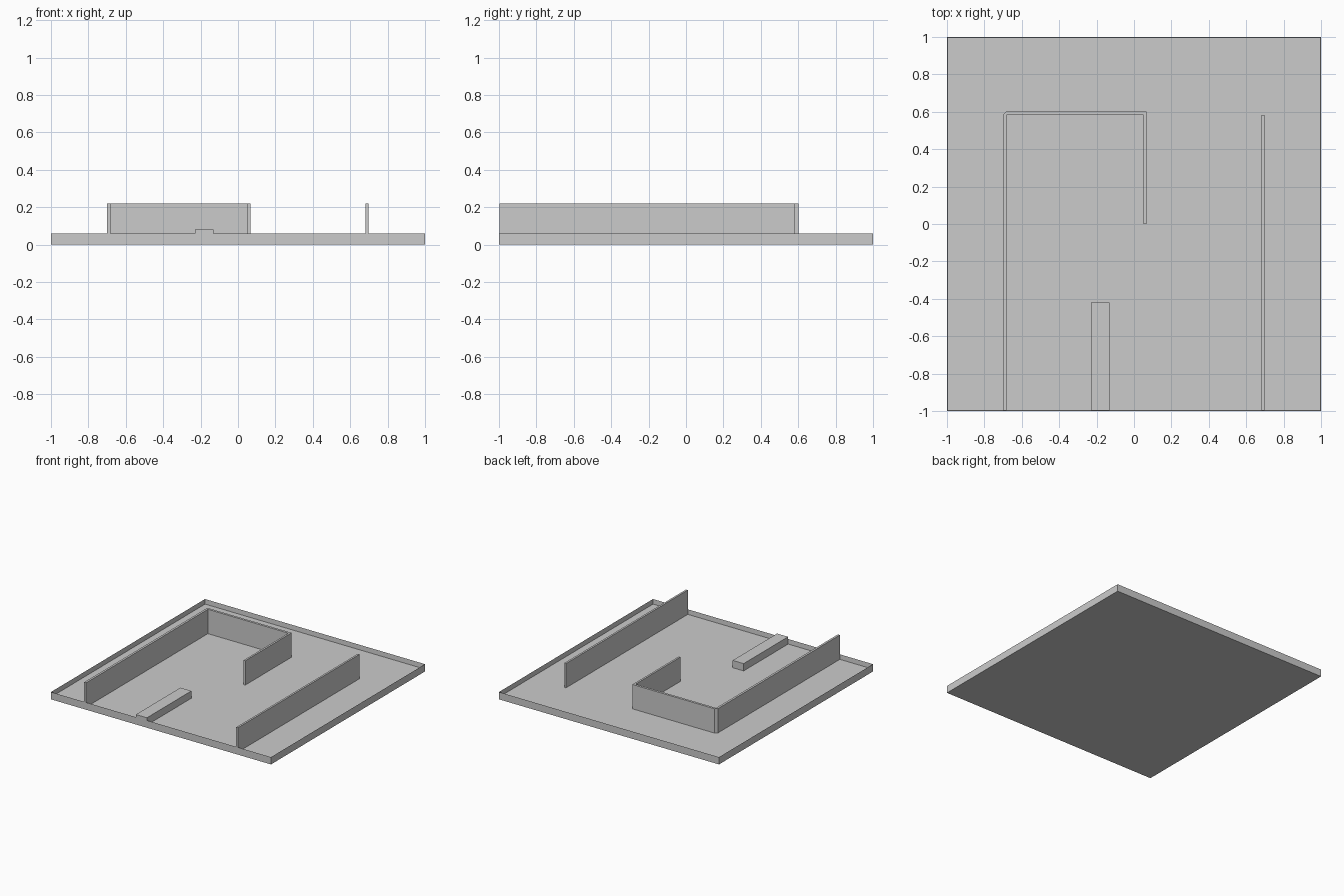
import bpy
import bmesh

cube = bpy.data.objects.get("Cube")
if cube:
    bpy.data.objects.remove(cube, do_unlink=True)

FLOOR, RIM_TOP, WALL_TOP = 0.02, 0.06, 0.22
RIM = 0.003          # rim thickness
FRONT = -1 + RIM     # where the interior parts meet the front rim

grey = bpy.data.materials.new("plain grey")
grey.use_nodes = True
colour = (0.6, 0.6, 0.6, 1)
grey.diffuse_color = colour
grey.node_tree.nodes["Principled BSDF"].inputs["Base Color"].default_value = colour


def finish(name, bm):
    bmesh.ops.recalc_face_normals(bm, faces=bm.faces)
    mesh = bpy.data.meshes.new(name)
    bm.to_mesh(mesh)
    bm.free()
    mesh.materials.append(grey)
    obj = bpy.data.objects.new(name, mesh)
    bpy.context.collection.objects.link(obj)
    return obj


def extrude_outline(name, outline, bottom, top):
    """Raise a flat plan outline into a solid."""
    bm = bmesh.new()
    face = bm.faces.new([bm.verts.new((x, y, bottom)) for x, y in outline])
    raised = bmesh.ops.extrude_face_region(bm, geom=[face])["geom"]
    verts = [v for v in raised if isinstance(v, bmesh.types.BMVert)]
    bmesh.ops.translate(bm, verts=verts, vec=(0, 0, top - bottom))
    return finish(name, bm)


def block(name, x0, x1, y0, y1, top):
    plan = [(x0, y0), (x1, y0), (x1, y1), (x0, y1)]
    return extrude_outline(name, plan, FLOOR, top)


# Shallow base tray: a slab with its top inset and pushed down to the floor
bm = bmesh.new()
bmesh.ops.create_cube(bm, size=2)
for v in bm.verts:
    v.co.z = RIM_TOP if v.co.z > 0 else 0
bm.normal_update()
top_face = max(bm.faces, key=lambda f: f.calc_center_median().z)
bmesh.ops.inset_region(bm, faces=[top_face], thickness=RIM)
for v in top_face.verts:
    v.co.z = FLOOR
finish("base_tray", bm)

# Hooked wall: long side, chamfered corner, back and short return
extrude_outline("hooked_wall", [
    (-0.70, FRONT), (-0.682, FRONT), (-0.682, 0.583), (0.05, 0.583),
    (0.05, 0), (0.066, 0), (0.066, 0.602), (-0.682, 0.602), (-0.70, 0.583),
], FLOOR, WALL_TOP)

# Straight wall on the left and low bar at the front
block("straight_wall", 0.682, 0.698, FRONT, 0.583, WALL_TOP)
block("low_bar", -0.23, -0.13, FRONT, -0.42, 0.08)
